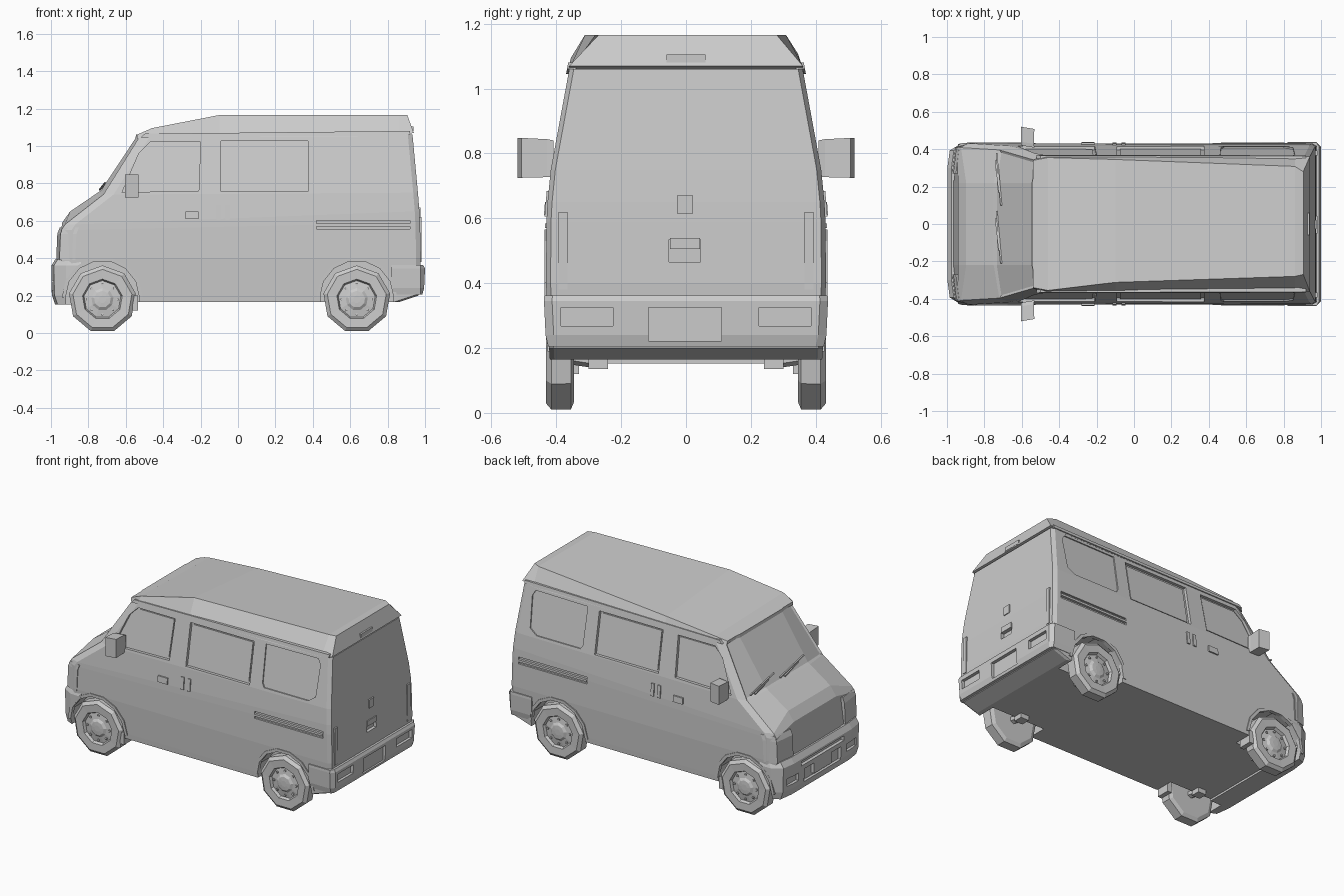
import bpy, bmesh, math
from mathutils import Vector

if "Cube" in bpy.data.objects:
    bpy.data.objects.remove(bpy.data.objects["Cube"])

GREY = (0.6, 0.6, 0.6, 1)
paint = bpy.data.materials.new("plain grey")
paint.use_nodes = True
paint.diffuse_color = GREY
paint.node_tree.nodes["Principled BSDF"].inputs["Base Color"].default_value = GREY


def mesh_obj(name, verts, faces):
    bm = bmesh.new()
    vs = [bm.verts.new(v) for v in verts]
    for f in faces:
        bm.faces.new([vs[i] for i in f])
    bmesh.ops.recalc_face_normals(bm, faces=bm.faces)
    me = bpy.data.meshes.new(name)
    bm.to_mesh(me)
    bm.free()
    me.materials.append(paint)
    ob = bpy.data.objects.new(name, me)
    bpy.context.scene.collection.objects.link(ob)
    return ob


def loft(name, rings):
    """Closed rings of equal length, bridged and capped."""
    n, m = len(rings[0]), len(rings)
    faces = [(r * n + i, r * n + (i + 1) % n, (r + 1) * n + (i + 1) % n, (r + 1) * n + i)
             for r in range(m - 1) for i in range(n)]
    faces += [tuple(range(n)), tuple(range((m - 1) * n, m * n))]
    return mesh_obj(name, [v for ring in rings for v in ring], faces)


def box(name, x, y, z):
    return loft(name, [[(x[0], y[0], k), (x[1], y[0], k), (x[1], y[1], k), (x[0], y[1], k)]
                       for k in z])


def beam(name, a, b, r, n=4):
    a, b = Vector(a), Vector(b)
    q = (b - a).to_track_quat('Z', 'Y')
    ring = [q @ Vector((r * math.cos(t), r * math.sin(t), 0))
            for t in (math.tau * (i + .5) / n for i in range(n))]
    return loft(name, [[p + v for v in ring] for p in (a, b)])


def cut(ob, cutter):
    mod = ob.modifiers.new("cut", 'BOOLEAN')
    mod.object, mod.solver = cutter, 'EXACT'
    dg = bpy.context.evaluated_depsgraph_get()
    me = bpy.data.meshes.new_from_object(ob.evaluated_get(dg))
    ob.modifiers.clear()
    ob.data = me
    bpy.data.objects.remove(cutter)


WIDTHS = [(0, .42), (.165, .42), (.36, .432), (.62, .43), (.75, .417), (1.06, .36), (1.2, .335)]


def half(z):
    """Half width of the body at a height."""
    for (z0, w0), (z1, w1) in zip(WIDTHS, WIDTHS[1:]):
        if z <= z1:
            return w0 + (w1 - w0) * (z - z0) / (z1 - z0)


def panel(name, poly, s, inner, outer):
    """Side-view polygon following the body side between two offsets."""
    return loft(name, [[(x, s * (half(z) + d), z) for x, z in poly] for d in (inner, outer)])


def rect(x0, x1, z0, z1):
    return [(x0, z0), (x1, z0), (x1, z1), (x0, z1)]


def symmetric(pts):
    return pts + [(x, -y, z) for x, y, z in reversed(pts)]


# Body shell: height, drop towards the nose corners, nose centre, nose corner, back
rings = []
for z, drop, nose, corner, back in [(.165, 0, -.95, -.92, .86), (.2, 0, -.96, -.94, .965),
                                    (.4, 0, -.965, -.945, .978), (.59, .04, -.94, -.945, .973),
                                    (.65, .07, -.897, -.925, .97),
                                    (.75, .01, -.75, -.72, .962), (1.06, 0, -.545, -.52, .933)]:
    w, low = half(z), z - drop
    wl = half(low)
    rings.append(symmetric([(nose, .22, z), (corner, wl - .022, low), (corner + .055, wl, low),
                            (back - .025, w, z), (back, w - .014, z)]))
body = loft("body", rings)

# Windscreen set slightly into its surround
bm = bmesh.new()
bm.from_mesh(body.data)
glass = [f for f in bm.faces if f.normal.x < -.5 and .78 < f.calc_center_median().z < 1.05]
bmesh.ops.inset_region(bm, faces=glass, thickness=.018, depth=-.008)
bm.to_mesh(body.data)
bm.free()

# Bumpers
front_bumper = loft("front_bumper", [
    symmetric([(-.998 + d, .3, z), (-.985 + d, .393, z), (-.92 + d, .433 - d / 2, z),
               (-.84, .437 - d / 2, z)])
    for z, d in ((.152, .02), (.2, .004), (.36, 0), (.395, .022))])
rear_bumper = loft("rear_bumper", [
    symmetric([(.82, w, z), (.975, w, z), (x, w - .025, z)])
    for z, w, x in ((.205, .425, .985), (.24, .433, .995), (.345, .438, 1.0), (.362, .437, .99))])

# Wheel arches
FRONT, REAR = -.725, .635
for ax in (FRONT, REAR):
    for s in (-1, 1):
        for ob in (body, front_bumper if ax < 0 else rear_bumper):
            cut(ob, beam("arch_cutter", (ax, s * .3, .19), (ax, s * .6, .19), .205, 10))
        arc = [math.pi * i / 7 for i in range(8)]
        lip = [(ax + r * math.cos(t), .19 + r * math.sin(t))
               for r, ts in ((.197, arc), (.217, arc[::-1])) for t in ts]
        panel("arch_lip", lip, s, -.02, .005)

# Side windows, door handles, slide rail, mirrors
front_win = [(-.62, .752), (-.21, .76), (-.2, 1.02), (-.47, 1.02), (-.53, .96)]
mid_win = rect(-.09, .375, .755, 1.025)
rear_win = [(.48, .765), (.8, .765), (.85, .8), (.86, 1.0), (.84, 1.035), (.46, 1.03), (.465, .79)]
for s in (-1, 1):
    for poly, depth in ((front_win, .02), (mid_win, .02), (rear_win, .008),
                        (rect(.42, .92, .555, .6), .012)):
        cut(body, panel("window_cutter", poly, s, -depth, .05))
    for poly in (front_win, mid_win):
        cx, cz = (sum(c) / len(poly) for c in zip(*poly))
        inner = [(cx + (x - cx) * .93, cz + (z - cz) * .9) for x, z in poly]
        panel("side_glass", inner, s, -.03, -.013)
    panel("slide_rail", rect(.42, .92, .57, .584), s, -.02, .004)
    panel("front_door_handle", rect(-.28, -.21, .61, .65), s, -.01, .008)
    for x in (-.115, -.068):
        panel("slide_door_handle", rect(x, x + .022, .605, .685), s, -.01, .006)
    panel("rain_gutter", [(-.52, 1.045), (.92, 1.06), (.92, 1.08), (-.5, 1.065)], s, -.02, .007)
    loft("mirror", [[(-.605 + d, s * y, z0), (-.535 + d, s * (y - .012), z0),
                     (-.535 + d, s * (y - .012), z1), (-.605 + d, s * y, z1)]
                    for y, d, z0, z1 in ((.42, .003, .73, .84), (.44, 0, .727, .844),
                                         (.52, .002, .725, .848))])
    # Headlamps wrapping the nose corners
    loft("headlamp", [[(-.972 + d, s * .27, z), (-.955 + d, s * .412, z),
                       (-.87 + d, s * .436, z), (-.87 + d, s * .38, z), (-.91 + d, s * .27, z)]
                      for z, d in ((.39, 0), (.53, .006), (.565, .02))])
    box("tail_lamp", (.93, .981), (s * .365, s * .393), (.38, .62))

# Wipers resting low on the windscreen
for y in (-.19, .12):
    beam("wiper_arm", (-.74, y + .22, .765), (-.72, y + .05, .788), .006)
    beam("wiper_blade", (-.735, y + .26, .77), (-.71, y - .02, .802), .006)

# Roof cap: station, rim height, rim width, right top edge, left top edge, rake
loft("roof", [[(x, wb, zb), (x, -wb, zb), (x + t, -right[0], right[1]), (x + t, left[0], left[1])]
              for x, zb, wb, right, left, t in (
                  (-.54, 1.04, .345, (.34, 1.06), (.34, 1.06), 0),
                  (-.47, 1.05, .365, (.355, 1.095), (.355, 1.078), .01),
                  (-.1, 1.05, .365, (.312, 1.165), (.345, 1.108), 0),
                  (.86, 1.05, .362, (.28, 1.166), (.308, 1.166), 0),
                  (.94, 1.07, .36, (.27, 1.165), (.28, 1.165), -.035))])
box("high_brake_lamp", (.88, .938), (-.06, .06), (1.08, 1.105))

# Recesses in bumpers
for y, z in (((-.385, -.225), (.268, .325)), ((.225, .385), (.268, .325)), ((-.115, .11), (.222, .325))):
    cut(rear_bumper, box("recess_cutter", (.978, 1.1), y, z))
for y, z in (((-.22, .22), (.315, .345)), ((-.19, .19), (.2, .285)), ((-.36, -.25), (.23, .28)),
             ((.25, .36), (.23, .28))):
    cut(front_bumper, box("recess_cutter", (-1.1, -.975), y, z))
box("front_plate", (-.996, -.96), (-.09, .09), (.215, .3))

# Tailgate handle and wiper pivot
cut(body, box("recess_cutter", (.955, 1.1), (-.052, .045), (.465, .535)))
box("tailgate_handle", (.94, .98), (-.05, .043), (.505, .54))
box("rear_wiper_pivot", (.94, .977), (-.028, .022), (.615, .67))

# Wheels: width position and radius from inside to hub
TYRE = [(.345, .155), (.355, .18), (.415, .181), (.432, .16), (.43, .108),
        (.412, .1), (.418, .06), (.428, .045), (.43, .02)]
for ax in (FRONT, REAR):
    for s in (-1, 1):
        loft("wheel", [[(ax + r * math.cos(t), s * y, .18 + r * math.sin(t))
                        for t in (math.tau * (i + .25) / 9 for i in range(9))] for y, r in TYRE])
        for i in range(8):
            t = math.tau * i / 8
            x, z = ax + .08 * math.cos(t), .18 + .08 * math.sin(t)
            beam("wheel_nut", (x, s * .405, z), (x, s * .422, z), .008, 5)
        box("suspension_arm", (ax - .03, ax + .03), (s * .24, s * .3), (.135, .18))
        beam("axle_stub", (ax, s * .26, .16), (ax, s * .36, .175), .025, 6)
        if ax < 0:
            box("mud_flap", (ax + .16, ax + .19), (s * .33, s * .42), (.12, .2))
